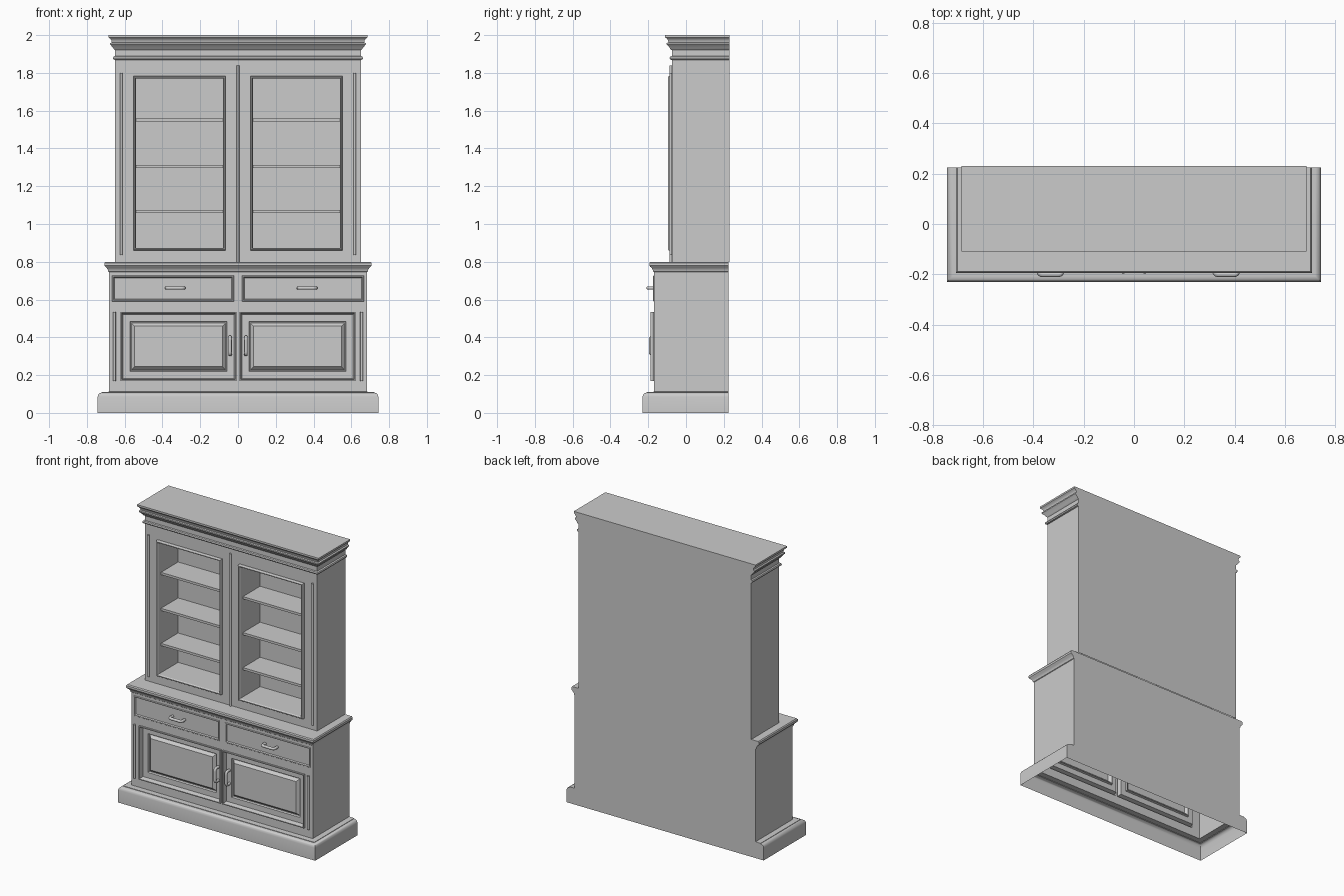
import bpy, bmesh

if "Cube" in bpy.data.objects:
    bpy.data.objects.remove(bpy.data.objects["Cube"])

LW, LF, LB = 0.683, -0.17, 0.225     # lower cabinet half width, front y, back y
UW, UF, UB = 0.65, -0.075, 0.23      # upper cabinet


def make(name, verts, faces):
    me = bpy.data.meshes.new(name)
    me.from_pydata(verts, [], faces)
    ob = bpy.data.objects.new(name, me)
    bpy.context.collection.objects.link(ob)
    return ob


def smooth(ob, angle=0.6):
    bpy.ops.object.select_all(action='DESELECT')
    bpy.context.view_layer.objects.active = ob
    ob.select_set(True)
    bpy.ops.object.shade_smooth_by_angle(angle=angle)


def wrap(name, profile, w, yf, yb, front=True, top=False):
    """Sweep an (offset, z) profile round the sides and front, closing the back."""
    verts, faces = [], []
    for o, z in profile:
        verts += [(-w - o, yb, z), (-w - o, yf - o, z), (w + o, yf - o, z), (w + o, yb, z)]
    n = len(profile)
    for k in range(n - 1):
        for i in range(3):
            if front or i != 1:
                a = 4 * k + i
                faces.append((a, a + 1, a + 5, a + 4))
        a = 4 * k
        faces.append((a + 3, a, a + 4, a + 7))
    if top:
        a = 4 * (n - 1)
        faces.append((a, a + 1, a + 2, a + 3))
    return make(name, verts, faces)


def wall(name, x0, x1, z0, z1, y, holes):
    """Flat front wall with rectangular openings."""
    xs = sorted({x0, x1, *[v for h in holes for v in h[:2]]})
    zs = sorted({z0, z1, *[v for h in holes for v in h[2:]]})
    nx = len(xs)
    verts = [(x, y, z) for z in zs for x in xs]
    faces = []
    for j in range(len(zs) - 1):
        for i in range(nx - 1):
            cx, cz = (xs[i] + xs[i + 1]) / 2, (zs[j] + zs[j + 1]) / 2
            if not any(h[0] < cx < h[1] and h[2] < cz < h[3] for h in holes):
                a = j * nx + i
                faces.append((a, a + 1, a + nx + 1, a + nx))
    return make(name, verts, faces)


def panel(name, rect, steps):
    """Nested rectangular rings given as (inset, y), closed in the middle."""
    x0, x1, z0, z1 = rect
    verts, faces = [], []
    for d, y in steps:
        verts += [(x0 + d, y, z0 + d), (x1 - d, y, z0 + d), (x1 - d, y, z1 - d), (x0 + d, y, z1 - d)]
    for k in range(len(steps) - 1):
        for i in range(4):
            a, b = 4 * k + i, 4 * k + (i + 1) % 4
            faces.append((a, b, b + 4, a + 4))
    n = 4 * (len(steps) - 1)
    faces.append((n, n + 1, n + 2, n + 3))
    return make(name, verts, faces)


def reed(name, x, y, z0, z1, r):
    bpy.ops.mesh.primitive_cylinder_add(vertices=16, radius=r, depth=z1 - z0,
                                        location=(x, y, (z0 + z1) / 2))
    ob = bpy.context.object
    ob.name = name
    smooth(ob)


def handle(name, loc, vertical=False):
    cu = bpy.data.curves.new(name, 'CURVE')
    cu.dimensions = '3D'
    cu.bevel_depth, cu.bevel_resolution = 0.0095, 3
    sp = cu.splines.new('NURBS')
    pts = [(-.045, .005), (-.047, -.02), (-.042, -.036), (-.02, -.036),
           (.02, -.036), (.042, -.036), (.047, -.02), (.045, .005)]
    sp.points.add(len(pts) - 1)
    for p, (a, y) in zip(sp.points, pts):
        p.co = (0, y, a, 1) if vertical else (a, y, 0, 1)
    sp.use_endpoint_u, sp.order_u, sp.resolution_u = True, 3, 4
    ob = bpy.data.objects.new(name, cu)
    ob.location = loc
    bpy.context.collection.objects.link(ob)
    bpy.ops.object.select_all(action='DESELECT')
    bpy.context.view_layer.objects.active = ob
    ob.select_set(True)
    bpy.ops.object.convert(target='MESH')
    smooth(bpy.context.object, 0.9)


def both(rect):
    x0, x1, z0, z1 = rect
    return [("left", (-x1, -x0, z0, z1)), ("right", rect)]


drawers = both((0.022, 0.667, 0.59, 0.727))
doors = both((0.007, 0.623, 0.17, 0.535))
windows = both((0.065, 0.553, 0.86, 1.783))

# plinth, lower carcass and counter moulding
smooth(wrap("plinth", [(.06, 0), (.06, .085), (.057, .097), (.05, .104), (.04, .107),
                       (.036, .107), (.036, .11), (0, .112)], LW, LF, LB))
wrap("lower_carcass", [(0, .112), (0, .748)], LW, LF, LB, front=False)
wall("lower_front", -LW, LW, .112, .748, LF, [r for _, r in drawers + doors])
smooth(wrap("counter", [(0, .745), (.004, .748), (.006, .757), (.012, .767), (.02, .774),
                        (.024, .779), (.024, .793), (.019, .8)], LW, LF, LB, top=True))

# upper carcass and cornice
wrap("upper_carcass", [(0, .8), (0, 1.87)], UW, UF, UB, front=False)
wall("upper_front", -UW, UW, .8, 1.87, UF, [r for _, r in windows])
smooth(wrap("cornice", [(0, 1.868), (.009, 1.871), (.012, 1.878), (.009, 1.886), (0, 1.889),
                        (0, 1.92), (.007, 1.925), (.013, 1.935), (.024, 1.947), (.027, 1.95),
                        (.027, 1.958), (.018, 1.961), (.02, 1.972), (.026, 1.981),
                        (.035, 1.988), (.035, 2.0)], UW, UF, UB, top=True))

# drawer fronts
for side, rect in drawers:
    panel(side + "_drawer", rect, [(0, LF), (.003, LF - .004), (.008, LF - .004), (.012, LF + .005)])
handle("left_drawer_handle", (-0.332, LF + .005, .661))
handle("right_drawer_handle", (0.366, LF + .005, .661))

# raised-field cupboard doors
for side, rect in doors:
    panel(side + "_door", rect, [(0, LF), (0, -.182), (.006, -.182), (.013, -.152), (.05, -.152),
                                 (.054, -.14), (.058, -.14), (.075, -.158)])
    handle(side + "_door_handle", (-.042 if side == "left" else .042, -.152, .355), vertical=True)

# glazed-style openings with bead frame, niche and shelves
for side, rect in windows:
    panel(side + "_bookcase_niche", rect, [(0, UF), (0, -.09), (.004, -.096), (.009, -.096),
                                           (.014, -.088), (.014, .125)])
    for i, z in enumerate((1.066, 1.305, 1.55)):
        bpy.ops.mesh.primitive_cube_add(size=1, location=((rect[0] + rect[1]) / 2, .0325, z))
        shelf = bpy.context.object
        shelf.name = f"{side}_shelf_{i + 1}"
        shelf.scale = (rect[1] - rect[0] - .028, .185, .016)

# vertical reeds and centre strips
for side, s in (("left", -1), ("right", 1)):
    reed(side + "_upper_reed", s * .619, UF - .006, .835, 1.8, .007)
    reed(side + "_lower_reed", s * .655, LF - .01, .17, .535, .008)
reed("centre_strip", 0, UF - .006, .8, 1.838, .007)
